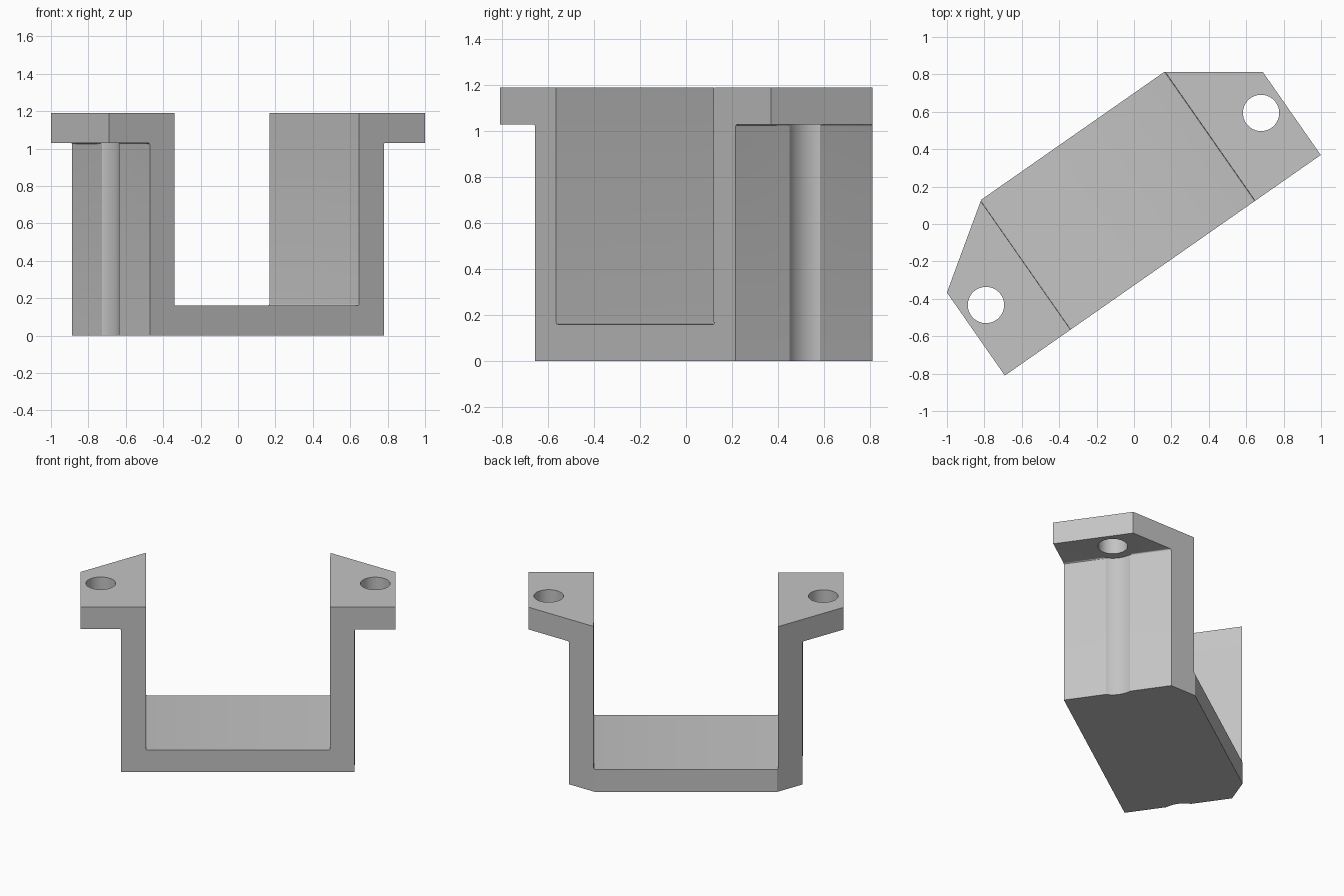
import bpy, bmesh, math
from mathutils import Vector

ANGLE = math.radians(34.92)
INNER, OUTER, TIP = 0.602, 0.763, 1.03       # half lengths of channel, walls, tabs
FRONT, BACK, TIP_BACK = -0.269, 0.574, 0.272
BASE, TAB, TOP = 0.16, 1.03, 1.19            # heights

cube = bpy.data.objects.get("Cube")
if cube:
    bpy.data.objects.remove(cube, do_unlink=True)

grey = bpy.data.materials.new("plain grey")
grey.use_nodes = True
colour = (0.55, 0.55, 0.55, 1)
grey.diffuse_color = colour
grey.node_tree.nodes["Principled BSDF"].inputs["Base Color"].default_value = colour


def add_object(name, bm):
    bmesh.ops.recalc_face_normals(bm, faces=bm.faces)
    mesh = bpy.data.meshes.new(name)
    bm.to_mesh(mesh)
    bm.free()
    mesh.materials.append(grey)
    ob = bpy.data.objects.new(name, mesh)
    ob.rotation_euler.z = ANGLE
    bpy.context.scene.collection.objects.link(ob)
    return ob


# U-shaped channel with outward tabs, swept from front to back
half = [(OUTER, 0), (OUTER, TAB), (TIP, TAB), (TIP, TOP), (INNER, TOP), (INNER, BASE)]
outline = half + [(-x, z) for x, z in reversed(half)]
bm = bmesh.new()
face = bm.faces.new([bm.verts.new((x, FRONT, z)) for x, z in outline])
sweep = bmesh.ops.extrude_face_region(bm, geom=[face])
moved = [v for v in sweep["geom"] if isinstance(v, bmesh.types.BMVert)]
bmesh.ops.translate(bm, verts=moved, vec=(0, BACK - FRONT, 0))

# Small fillets in the four inside corners
corners = [(INNER, BASE), (OUTER, TAB)]
fillets = [e for e in bm.edges
           if abs(e.verts[0].co.y - e.verts[1].co.y) > 0.1
           and any(abs(abs(e.verts[0].co.x) - x) < 0.001
                   and abs(e.verts[0].co.z - z) < 0.001 for x, z in corners)]
bmesh.ops.bevel(bm, geom=fillets, offset=0.01, segments=3, profile=0.5, affect='EDGES')

# Angled back corners
for side in (-1, 1):
    cut = bmesh.ops.bisect_plane(
        bm, geom=bm.verts[:] + bm.edges[:] + bm.faces[:],
        plane_co=(side * TIP, TIP_BACK, 0),
        plane_no=Vector((side * (BACK - TIP_BACK), TIP - 0.596, 0)).normalized(),
        clear_outer=True)
    rim = [e for e in cut["geom_cut"] if isinstance(e, bmesh.types.BMEdge)]
    bmesh.ops.holes_fill(bm, edges=rim, sides=0)
bracket = add_object("mounting_bracket", bm)


# Screw holes through the tabs, and screwdriver grooves down the walls
def cut_round(name, side, radius, low, high):
    bm = bmesh.new()
    bmesh.ops.create_cone(bm, cap_ends=True, segments=64, radius1=radius,
                          radius2=radius, depth=high - low)
    bmesh.ops.translate(bm, verts=bm.verts, vec=(side * 0.897, 0.098, (low + high) / 2))
    cutter = add_object(name, bm)
    cutter.hide_render = True
    mod = bracket.modifiers.new(name, 'BOOLEAN')
    mod.object = cutter
    mod.operation = 'DIFFERENCE'
    mod.solver = 'EXACT'
    bpy.context.view_layer.objects.active = bracket
    bpy.ops.object.modifier_apply(modifier=name)
    bpy.data.objects.remove(cutter, do_unlink=True)


for side, label in ((-1, "right"), (1, "left")):
    cut_round(label + "_groove_cutter", side, 0.157, -0.1, TAB)
    cut_round(label + "_hole_cutter", side, 0.097, TAB - 0.1, TOP + 0.1)

bpy.ops.object.select_all(action='DESELECT')
bracket.select_set(True)
bpy.context.view_layer.objects.active = bracket
bpy.ops.object.shade_smooth_by_angle(angle=math.radians(30))
